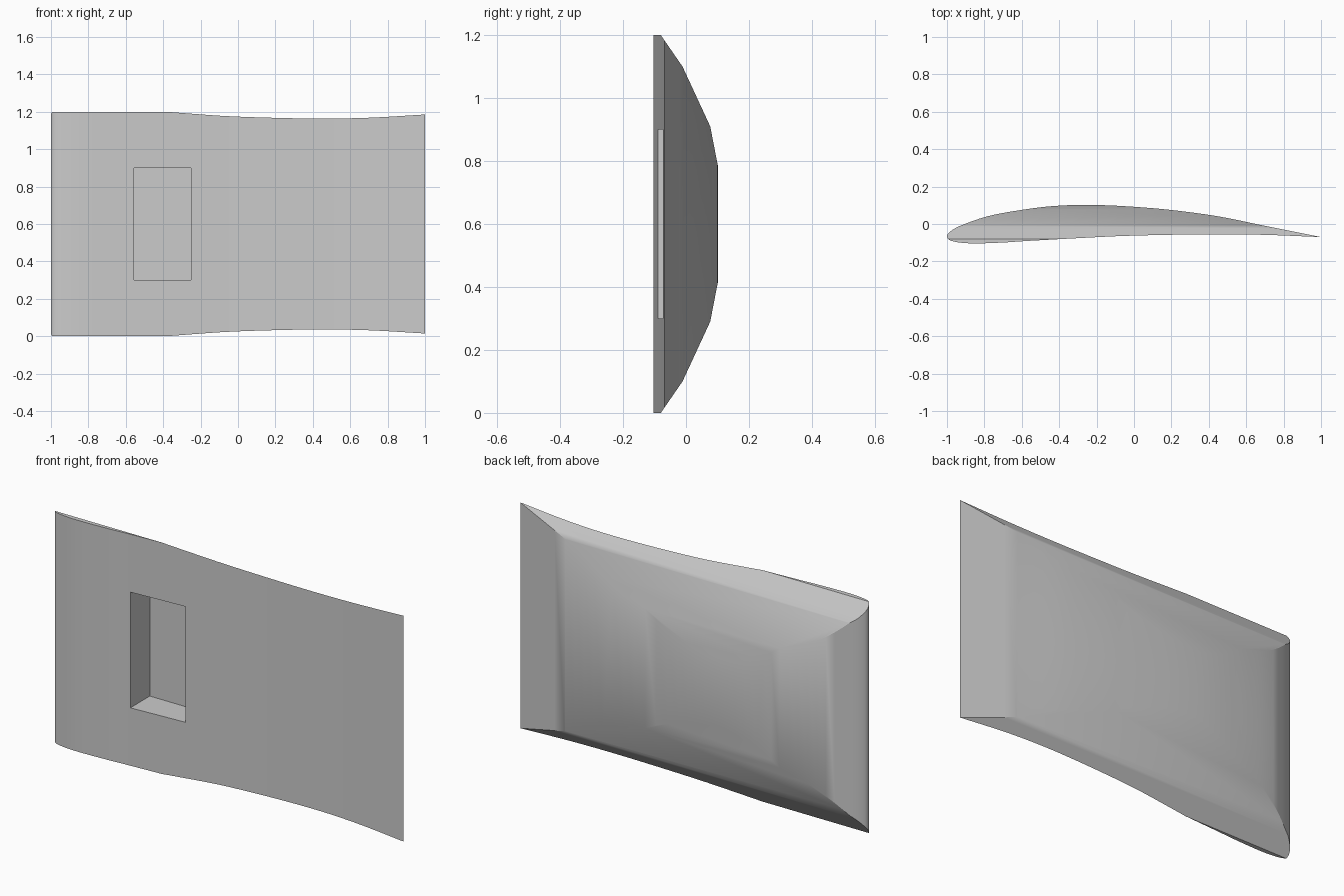
import bpy
import bmesh
import math
from mathutils import Vector

cube = bpy.data.objects.get("Cube")
if cube:
    bpy.data.objects.remove(cube, do_unlink=True)

grey = bpy.data.materials.new("plain_grey")
grey.use_nodes = True
grey.diffuse_color = (0.6, 0.6, 0.6, 1)
grey.node_tree.nodes["Principled BSDF"].inputs["Base Color"].default_value = (0.6, 0.6, 0.6, 1)


def prism(name, outline, offset):
    """Closed solid made by sweeping a flat outline along an offset."""
    bm = bmesh.new()
    face = bm.faces.new([bm.verts.new(p) for p in outline])
    swept = bmesh.ops.extrude_face_region(bm, geom=[face], use_keep_orig=True)
    moved = [v for v in swept["geom"] if isinstance(v, bmesh.types.BMVert)]
    bmesh.ops.translate(bm, verts=moved, vec=offset)
    bmesh.ops.recalc_face_normals(bm, faces=bm.faces)
    mesh = bpy.data.meshes.new(name)
    bm.to_mesh(mesh)
    bm.free()
    mesh.materials.append(grey)
    obj = bpy.data.objects.new(name, mesh)
    bpy.context.collection.objects.link(obj)
    return obj


def smooth_path(points, steps=4):
    """Rounded path that passes through every point."""
    pts = [Vector(p) for p in points]
    pts = [2 * pts[0] - pts[1]] + pts + [2 * pts[-1] - pts[-2]]
    path = []
    for a, b, c, d in zip(pts, pts[1:], pts[2:], pts[3:]):
        for i in range(steps):
            t = i / steps
            path.append(0.5 * (2 * b + (c - a) * t + (2 * a - 5 * b + 4 * c - d) * t * t
                               + (3 * b - a - 3 * c + d) * t ** 3))
    return path + [pts[-2]]


# Wing section, from the trailing edge over the back, round the nose, along the front
section = [(1, -.07), (.7, -.01), (.45, .041), (.18, .077), (-.08, .097), (-.27, .102),
           (-.43, .096), (-.59, .077), (-.78, .042), (-.93, -.01), (-.985, -.043),
           (-1, -.067), (-.985, -.086), (-.94, -.098), (-.85, -.104), (-.7, -.099),
           (-.56, -.09), (-.25, -.073), (0, -.062), (.4, -.055), (.7, -.058), (1, -.07)]
wing = prism("wing_panel", [(p.x, p.y, -.1) for p in smooth_path(section)[:-1]], (0, 0, 1.4))

# Faceted end bevels, mirrored about mid height
bevel = [(-.3, 0), (-.08, 0), (-.011, .1), (.077, .29)]
outline = bevel + [(.137, .6)] + [(y, 1.2 - z) for y, z in reversed(bevel)]
end_cutter = prism("end_bevel_cutter", [(-1.2, y, z) for y, z in outline], (2.4, 0, 0))

# Rectangular pocket in the front
pocket_cutter = prism("pocket_cutter",
                      [(-.555, -.3, .3), (-.25, -.3, .3), (-.25, -.3, .9), (-.555, -.3, .9)],
                      (0, .37, 0))

for cutter, operation in ((end_cutter, 'INTERSECT'), (pocket_cutter, 'DIFFERENCE')):
    mod = wing.modifiers.new(cutter.name, 'BOOLEAN')
    mod.operation = operation
    mod.solver = 'EXACT'
    mod.object = cutter
    bpy.context.view_layer.objects.active = wing
    bpy.ops.object.modifier_apply(modifier=mod.name)
    bpy.data.objects.remove(cutter, do_unlink=True)

bpy.ops.object.select_all(action='DESELECT')
wing.select_set(True)
bpy.context.view_layer.objects.active = wing
bpy.ops.object.shade_smooth_by_angle(angle=math.radians(30))
